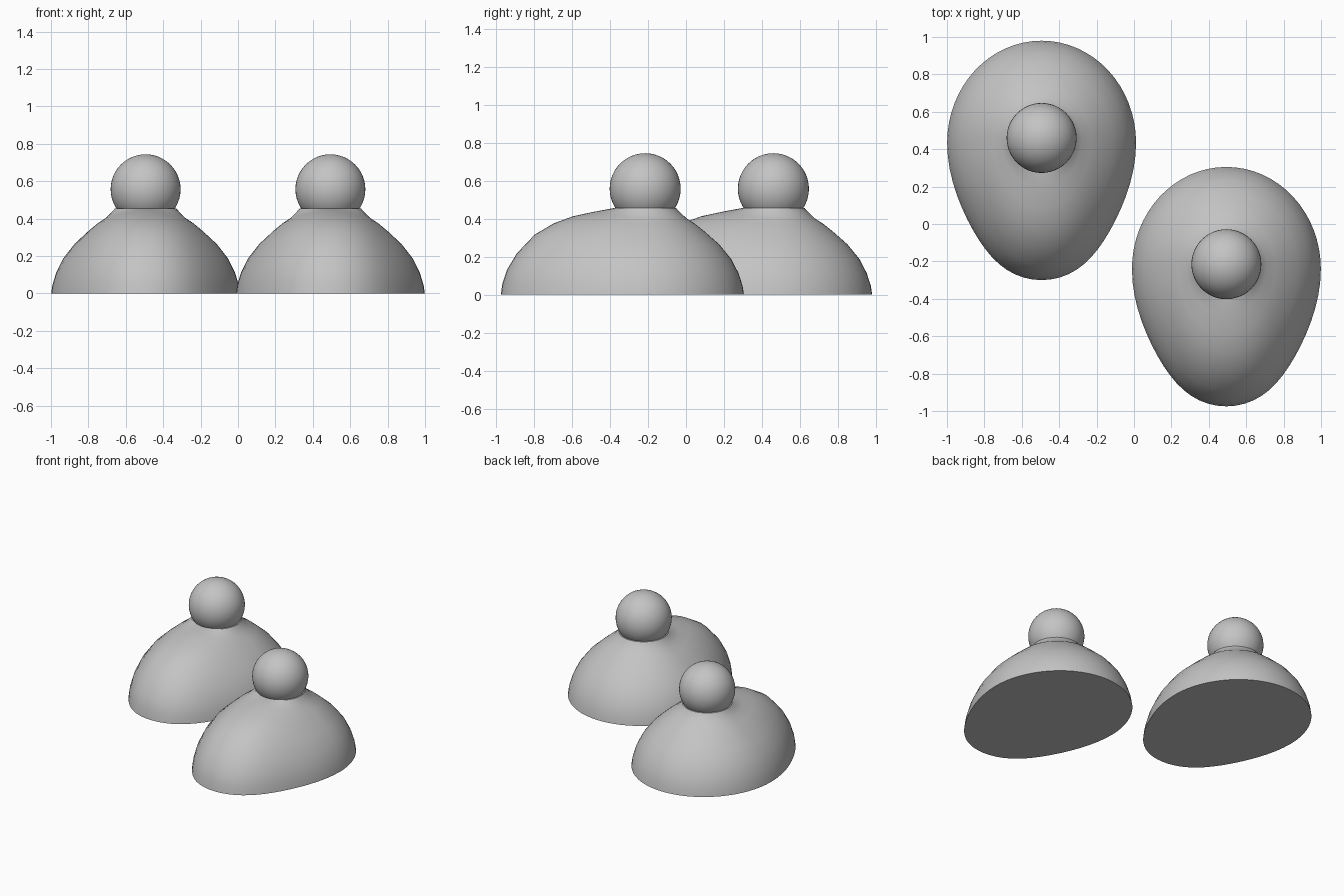
import bpy, bmesh
from math import cos, sin, pi, radians

cube = bpy.data.objects.get("Cube")
if cube:
    bpy.data.objects.remove(cube)

grey = bpy.data.materials.new("plain grey")
grey.use_nodes = True
colour = (0.55, 0.55, 0.55, 1)
grey.diffuse_color = colour
grey.node_tree.nodes["Principled BSDF"].inputs["Base Color"].default_value = colour

SEGMENTS = 64
NECK = 0.165
NECK_Z = 0.455

# dome slope as (outward fraction, height): steep sides and back, fuller front
SIDE = [(0, .45), (.14, .402), (.28, .37), (.42, .33), (.63, .265),
        (.81, .187), (.92, .112), (.98, .045), (1, 0)]
FRONT = [(0, .455), (.18, .435), (.36, .412), (.53, .375), (.7, .315),
         (.86, .215), (.945, .13), (.985, .06), (1, 0)]


def rim(a):
    """Egg outline with its narrow end at the front, around the knob axis."""
    s = sin(a)
    if s >= 0:
        return 0.505 * cos(a), -0.025 + 0.545 * s
    pinch = 1 - 0.06 * sin(2 * a) ** 2
    return 0.505 * cos(a) * pinch, -0.025 + 0.735 * s


def finish(bm, name, location):
    bmesh.ops.recalc_face_normals(bm, faces=bm.faces)
    mesh = bpy.data.meshes.new(name)
    bm.to_mesh(mesh)
    bm.free()
    mesh.materials.append(grey)
    obj = bpy.data.objects.new(name, mesh)
    bpy.context.collection.objects.link(obj)
    obj.location = location
    bpy.ops.object.select_all(action='DESELECT')
    obj.select_set(True)
    bpy.context.view_layer.objects.active = obj
    bpy.ops.object.shade_smooth_by_angle(angle=radians(40))


def dome(name, location):
    bm = bmesh.new()
    angles = [2 * pi * i / SEGMENTS for i in range(SEGMENTS)]
    # small flat collar under the knob
    rings = [[bm.verts.new((r * cos(a), r * sin(a), NECK_Z)) for a in angles]
             for r in (0.13, NECK)]
    # sloping shell from the collar to the egg outline
    for side, front in zip(SIDE, FRONT):
        ring = []
        for a in angles:
            w = max(0, -sin(a)) ** 1.5
            t = side[0] + (front[0] - side[0]) * w
            z = side[1] + (front[1] - side[1]) * w
            x, y = rim(a)
            nx, ny = (NECK + 0.002) * cos(a), (NECK + 0.002) * sin(a)
            ring.append(bm.verts.new((nx + (x - nx) * t, ny + (y - ny) * t, z)))
        rings.append(ring)
    for upper, lower in zip(rings, rings[1:]):
        for i in range(SEGMENTS):
            j = (i + 1) % SEGMENTS
            bm.faces.new((upper[i], upper[j], lower[j], lower[i]))
    # flat underside and hidden top
    bm.faces.new(rings[-1])
    bm.faces.new(rings[0])
    finish(bm, name, location)


def knob(name, location):
    bm = bmesh.new()
    bmesh.ops.create_uvsphere(bm, u_segments=48, v_segments=24, radius=0.187)
    finish(bm, name, location)


# two identical pieces set diagonally
for label, x, y in (("left", 0.494, -0.215), ("right", -0.494, 0.46)):
    dome(label + "_dome", (x, y, 0))
    knob(label + "_knob", (x, y, 0.557))
